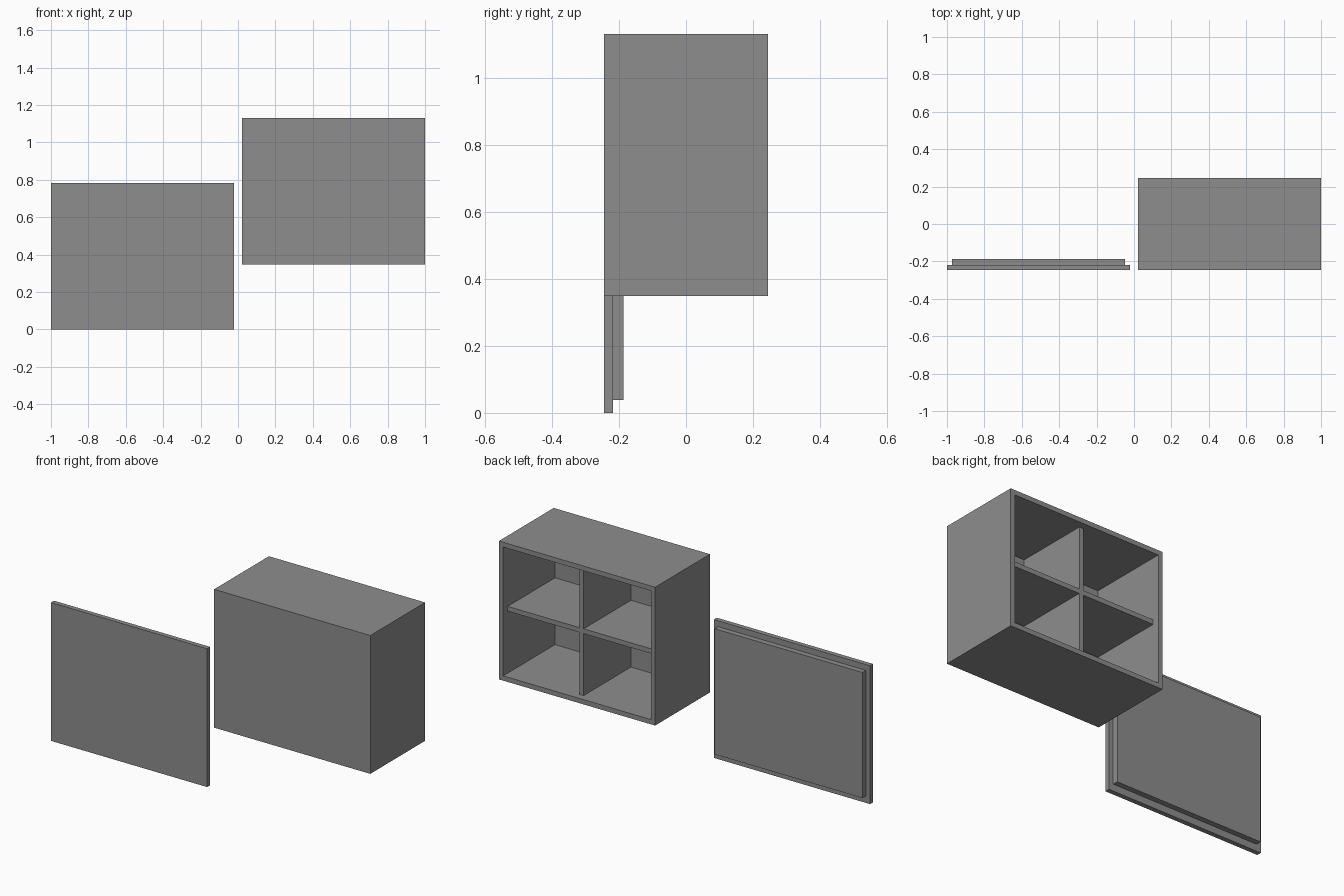
import bpy

if "Cube" in bpy.data.objects:
    bpy.data.objects.remove(bpy.data.objects["Cube"])

grey = bpy.data.materials.new("mid grey")
grey.diffuse_color = (0.27, 0.27, 0.27, 1)
grey.use_nodes = True
grey.node_tree.nodes["Principled BSDF"].inputs["Base Color"].default_value = grey.diffuse_color


def box(name, x, y, z):
    """Box spanning the given (min, max) ranges."""
    bpy.ops.mesh.primitive_cube_add(size=1)
    ob = bpy.context.object
    ob.name = ob.data.name = name
    ob.location = [(a + b) / 2 for a, b in (x, y, z)]
    ob.scale = [b - a for a, b in (x, y, z)]
    bpy.ops.object.transform_apply(location=True, scale=True)
    ob.data.materials.append(grey)
    return ob


T = 0.027                                   # board thickness
X, Y, Z = (0.022, 1.0), (-0.245, 0.245), (0.348, 1.131)
inner_x = (X[0] + T, X[1] - T)
inner_y = (Y[0] + T, Y[1])
inner_z = (Z[0] + T, Z[1] - T)

# Cabinet shell: solid block hollowed out from the back
shell = box("cabinet_shell", X, Y, Z)
cutter = box("cavity_cutter", inner_x, (inner_y[0], Y[1] + 0.1), inner_z)
cutter.hide_render = True
cutter.hide_set(True)
cut = shell.modifiers.new("cavity", 'BOOLEAN')
cut.operation, cut.object, cut.solver = 'DIFFERENCE', cutter, 'EXACT'

# Crossed dividers, set in from the open back to leave room for the panel lip
depth = (inner_y[0], Y[1] - 0.04)
cx, cz = sum(X) / 2, sum(Z) / 2
box("upright_divider", (cx - T / 2, cx + T / 2), depth, inner_z)
box("left_shelf", (inner_x[0], cx - T / 2), depth, (cz - T / 2, cz + T / 2))
box("right_shelf", (cx + T / 2, inner_x[1]), depth, (cz - T / 2, cz + T / 2))

# Loose back panel with its raised lip
box("back_panel", (-1.0, -0.022), (-0.245, -0.218), (0, 0.783))
box("panel_lip", (-0.973, -0.049), (-0.218, -0.187), (0.039, 0.75))
